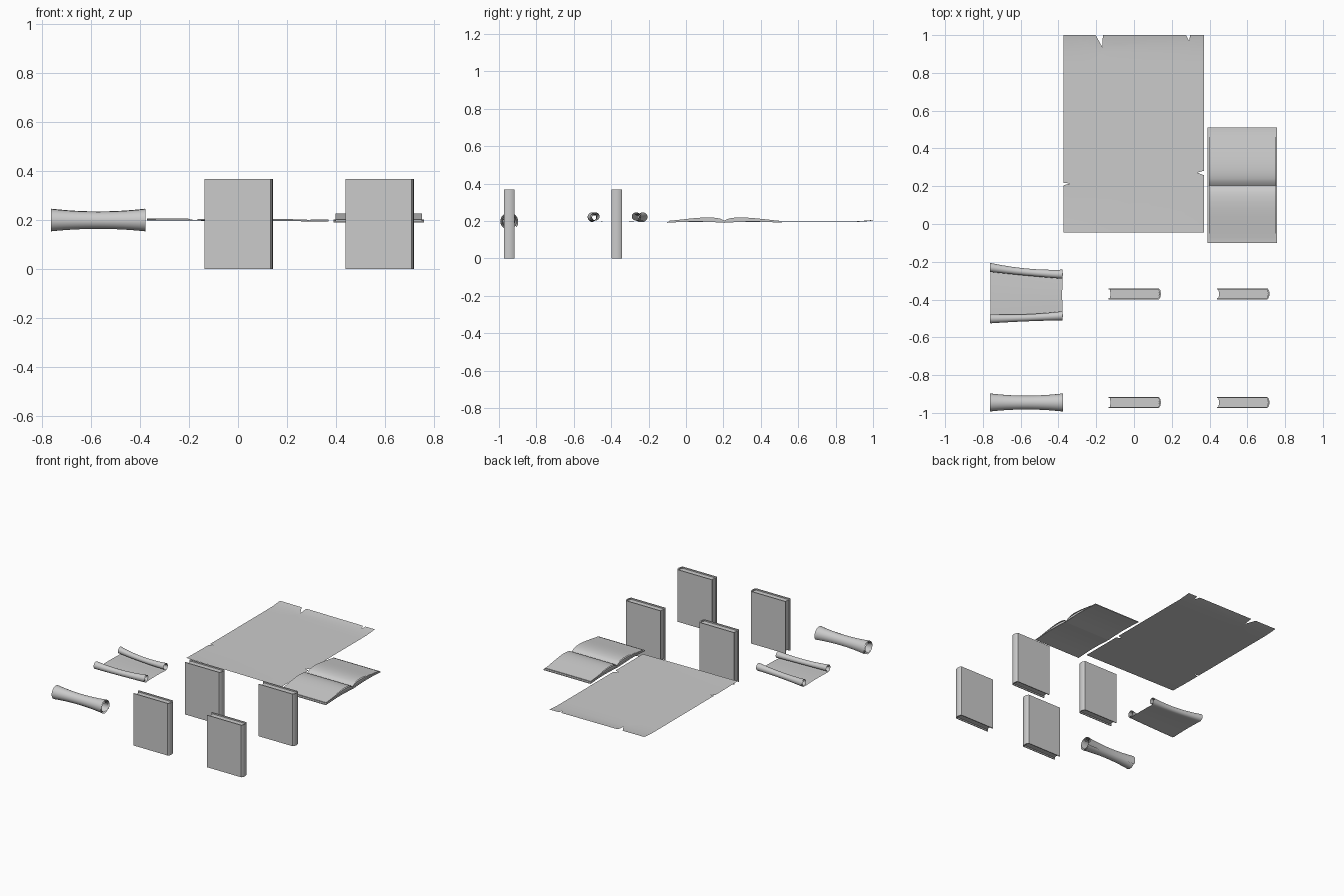
import bpy, bmesh, math

if "Cube" in bpy.data.objects:
    bpy.data.objects.remove(bpy.data.objects["Cube"])


def make(name, verts, faces, angle=35):
    me = bpy.data.meshes.new(name)
    me.from_pydata(verts, [], faces)
    bm = bmesh.new()
    bm.from_mesh(me)
    bmesh.ops.recalc_face_normals(bm, faces=bm.faces)
    bm.to_mesh(me)
    bm.free()
    ob = bpy.data.objects.new(name, me)
    bpy.context.collection.objects.link(ob)
    smooth(ob, angle)
    return ob


def smooth(ob, angle=35):
    bpy.ops.object.select_all(action='DESELECT')
    ob.select_set(True)
    bpy.context.view_layer.objects.active = ob
    bpy.ops.object.shade_smooth_by_angle(angle=math.radians(angle))


def prism(name, pts, place, a, b):
    """Extrude a closed 2D profile from a to b; place maps (p, q, t) to xyz."""
    n = len(pts)
    verts = [place(p, q, t) for t in (a, b) for p, q in pts]
    faces = [(i, (i + 1) % n, n + (i + 1) % n, n + i) for i in range(n)]
    faces += [tuple(range(n))[::-1], tuple(range(n, 2 * n))]
    return make(name, verts, faces)


def sheet(name, fn, nu, nv):
    """Open surface from fn(u, v) with u, v in 0..1."""
    verts = [fn(i / nu, j / nv) for i in range(nu + 1) for j in range(nv + 1)]
    w = nv + 1
    faces = [(i * w + j, (i + 1) * w + j, (i + 1) * w + j + 1, i * w + j + 1)
             for i in range(nu) for j in range(nv)]
    return make(name, verts, faces, 60)


# Closed books: wrap-around cover with rounded spine, inset page block
def closed_book(cx, cy, k):
    h, t = 0.029, 0.006
    outer = [(-0.138, -h), (0.13, -h), (0.138, -0.018), (0.141, 0), (0.138, 0.018), (0.13, h), (-0.138, h)]
    inner = [(-0.138, h - t), (0.128, h - t), (0.134, 0), (0.128, -h + t), (-0.138, -h + t)]
    put = lambda p, q, z: (cx + p, cy + q, z)
    prism(f"book_cover_{k}", outer + inner, put, 0, 0.368)
    g = h - t
    pages = [(-0.13, -g), (0.128, -g), (0.133, 0), (0.128, g), (-0.13, g), (-0.126, 0)]
    prism(f"book_pages_{k}", pages, put, 0.009, 0.359)


for k, (cx, cy) in enumerate([(0.002, -0.945), (0.577, -0.945), (0.002, -0.37), (0.577, -0.37)]):
    closed_book(cx, cy, k + 1)


# Rolled scroll: spiral tube pinched in the middle
def rolled(u, v):
    s = 2 * u - 1
    r = (0.039 + 0.012 * s * s) * (1 - 0.42 * v)
    a = -0.6 + v * 2.4 * 2 * math.pi
    return (-0.57 + 0.193 * s, -0.947 + r * math.cos(a), 0.197 + r * math.sin(a))


sheet("rolled_scroll", rolled, 12, 60)


# Half open scroll: flat middle with a curl at each end
def half_open(u, v):
    s = 2 * u - 1
    r = 0.022 + 0.006 * s * s
    z0 = 0.194
    yf = -0.492 + 0.008 * s + 0.003 * (s * s - 1)
    yb = -0.250 - 0.018 * s - 0.006 * (1 - s * s)
    x = -0.57 + (0.190 + 0.003 * abs(2 * v - 1)) * s
    if 0.4 < v < 0.6:
        f = (v - 0.4) / 0.2
        return (x, yf + (yb - yf) * f, z0 + 0.003 * math.sin(math.pi * f))
    end, yc, side = ((0.4 - v) / 0.4, yf, -1) if v <= 0.4 else ((v - 0.6) / 0.4, yb, 1)
    a = end * 1.55 * 2 * math.pi
    rr = r * (1 - 0.45 * end)
    return (x, yc + side * rr * math.sin(a), z0 + r - rr * math.cos(a))


sheet("half_open_scroll", half_open, 12, 80)

# Torn parchment: notched outline, cut into a grid and gently bent
outline = [(-0.372, -0.045), (0.37, -0.045), (0.37, 0.258), (0.335, 0.272), (0.37, 0.282),
           (0.37, 0.318), (0.325, 0.334), (0.37, 0.337), (0.37, 1.0), (0.297, 1.0),
           (0.292, 0.967), (0.275, 1.0), (-0.165, 1.0), (-0.167, 0.935), (-0.203, 1.0),
           (-0.372, 1.0), (-0.372, 0.218), (-0.338, 0.214), (-0.372, 0.205)]
bm = bmesh.new()
bm.faces.new([bm.verts.new((x, y, 0)) for x, y in outline])
bmesh.ops.triangulate(bm, faces=bm.faces[:])
cuts = [((0, 0.07 * i, 0), (0, 1, 0)) for i in range(15)] + [((0.09 * i, 0, 0), (1, 0, 0)) for i in range(-4, 5)]
for co, no in cuts:
    bmesh.ops.bisect_plane(bm, geom=bm.verts[:] + bm.edges[:] + bm.faces[:], plane_co=co, plane_no=no)
for v in bm.verts:
    back = max(0, (v.co.y - 0.9) / 0.1)
    front = max(0, (0.15 - v.co.y) / 0.2)
    v.co.z = 0.196 - 0.005 * v.co.x + 0.008 * back ** 2 + 0.004 * front ** 2 * (0.5 - v.co.x)
bmesh.ops.recalc_face_normals(bm, faces=bm.faces[:])
if sum(f.normal.z for f in bm.faces) < 0:
    bmesh.ops.reverse_faces(bm, faces=bm.faces[:])
me = bpy.data.meshes.new("torn_parchment")
bm.to_mesh(me)
bm.free()
parchment = bpy.data.objects.new("torn_parchment", me)
bpy.context.collection.objects.link(parchment)
smooth(parchment)

# Open book: arched cover halves, bulging page blocks and one loose leaf each side
N = 16


def bulge(f, base, rise):
    return base + rise * math.sin(math.pi * f ** 0.62) * (1 - 0.25 * f)


for side, tag in ((-1, "front"), (1, "back")):
    put = lambda p, q, x: (x, 0.205 + side * p, q)
    fs = [i / N for i in range(N + 1)]
    arch = lambda f: 0.19 + 0.006 * math.sin(math.pi * f)
    low = [(0.306 * f, arch(f)) for f in fs]
    high = [(p, z + 0.005) for p, z in reversed(low)]
    prism(f"open_book_cover_{tag}", low + high, put, 0.39, 0.758)
    base = [(0.292 * f, arch(f) + 0.004) for f in fs]
    top = [(0.292 * f, bulge(f, 0.201, 0.019)) for f in reversed(fs)]
    prism(f"open_book_pages_{tag}", base + top, put, 0.397, 0.751)
    sheet(f"open_book_leaf_{tag}",
          lambda u, v: (0.397 + 0.354 * u, 0.205 + side * 0.285 * v, bulge(v, 0.2015, 0.027)), 1, N)
